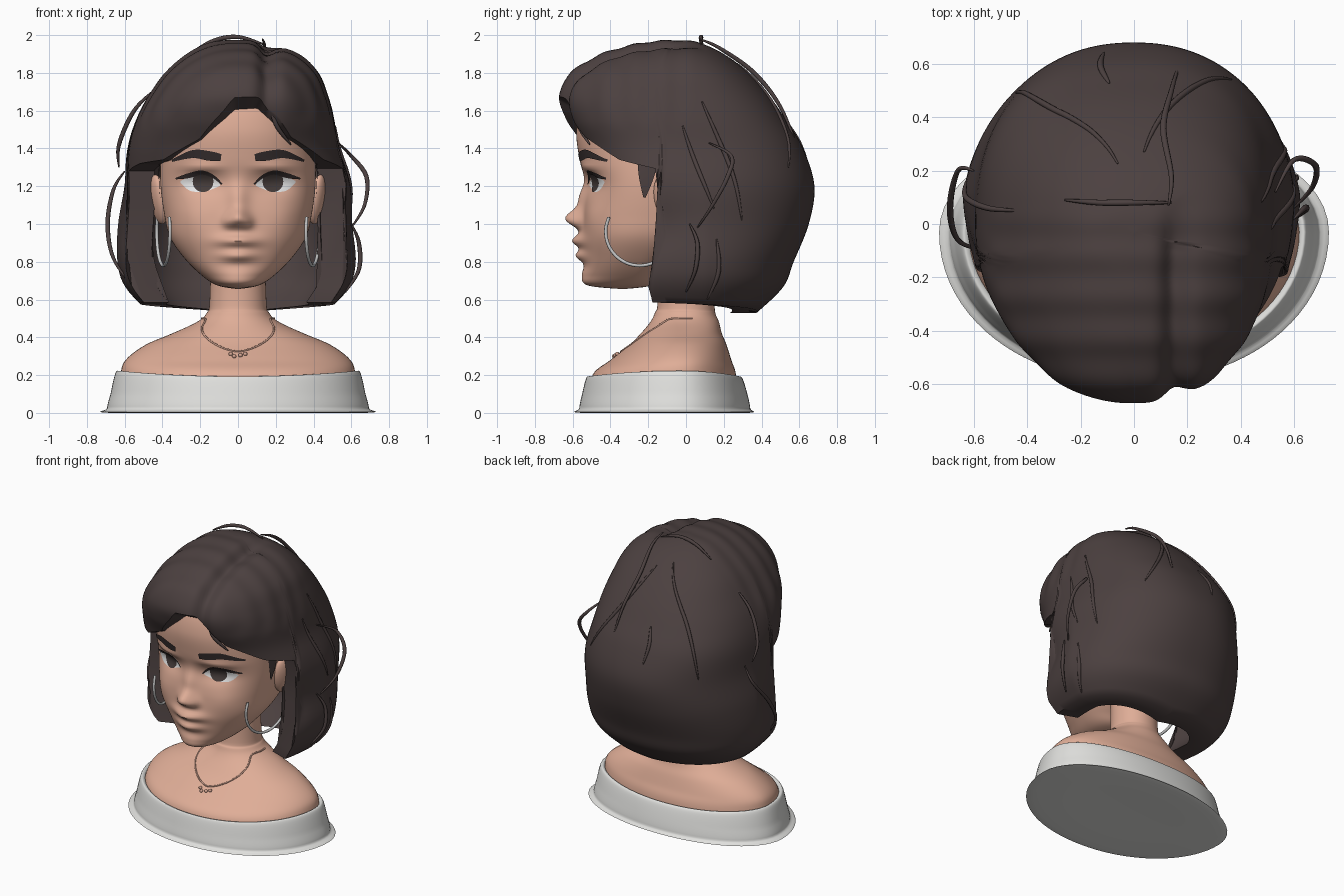
import bpy, bmesh, math
from mathutils import Vector
from mathutils.bvhtree import BVHTree

if "Cube" in bpy.data.objects:
    bpy.data.objects.remove(bpy.data.objects["Cube"])

def material(name, *rgb):
    m = bpy.data.materials.new(name)
    m.diffuse_color = (*rgb, 1)
    m.use_nodes = True
    m.node_tree.nodes["Principled BSDF"].inputs["Base Color"].default_value = m.diffuse_color
    return m

HAIR = material("hair_brown", .072, .052, .051)
SKIN = material("skin", .74, .42, .31)
WHITE = material("garment_white", .74, .74, .72)
DARK = material("lash_dark", .035, .026, .026)
IRIS = material("iris_brown", .06, .045, .042)
EYE = material("eye_white", .8, .8, .8)
SILVER = material("silver", .55, .55, .55)
ROSE = material("necklace_rose", .66, .38, .29)

def clamp(v):
    return max(0, min(1, v))

def spline(rows, u):
    """Smooth interpolation through a table of rows."""
    i = max(0, min(int(u), len(rows) - 2))
    f = u - i
    a, b, c, d = (rows[max(0, min(i + k, len(rows) - 1))] for k in (-1, 0, 1, 2))
    return [q + .5 * f * (r - p + f * (2 * p - 5 * q + 4 * r - s + f * (3 * (q - r) + s - p)))
            for p, q, r, s in zip(a, b, c, d)]

def lerp_table(table, v):
    for (a, p), (b, q) in zip(table, table[1:]):
        if v <= b:
            return p + (q - p) * (v - a) / (b - a)
    return table[-1][1]

def add_object(name, data, mat):
    ob = bpy.data.objects.new(name, data)
    bpy.context.collection.objects.link(ob)
    data.materials.append(mat)
    return ob

def finish(bm, name, mat):
    me = bpy.data.meshes.new(name)
    bm.to_mesh(me)
    add_object(name, me, mat)
    return BVHTree.FromPolygons([v.co for v in me.vertices], [p.vertices for p in me.polygons])

def loft(name, rows, mat, n, m, warp=lambda c: c, hem=None, thick=0):
    """Rows top-down: z, left, right, centre y, front, back, roundness."""
    bm = bmesh.new()
    outer, inner = [], []
    for j in range(n):
        t = 2 * math.pi * j / n - math.pi
        end = len(rows) - 1
        if hem:
            lo, hi, goal = 0, end, lerp_table(hem, math.degrees(t))
            for _ in range(25):
                end = (lo + hi) / 2
                lo, hi = (end, hi) if spline(rows, end)[0] > goal else (lo, end)
        pts = []
        for k in range(m + 1):
            z, l, r, cy, f, b, p = spline(rows, end * k / m)
            sx, sy = math.sin(t), -math.cos(t)
            rx, ry = max(r if sx > 0 else l, 1e-6), max(b if sy > 0 else f, 1e-6)
            rad = (abs(sx / rx) ** p + abs(sy / ry) ** p) ** (-1 / p)
            pts.append(warp(Vector((sx * rad, cy + sy * rad, z))))
        outer.append([bm.verts.new(c) for c in pts])
        if thick:
            inner.append([bm.verts.new(c + (Vector((0, 0, min(c.z, 1.3))) - c).normalized() * thick)
                          for c in pts])
    for cols, flip in ((outer, 1), (inner, -1)):
        for j in range(len(cols)):
            a, b = cols[j], cols[(j + 1) % n]
            for k in range(m):
                bm.faces.new((a[k], a[k + 1], b[k + 1], b[k])[::flip])
    for j in range(len(inner)):
        i = (j + 1) % n
        bm.faces.new((outer[j][m], inner[j][m], inner[i][m], outer[i][m]))
    bmesh.ops.remove_doubles(bm, verts=bm.verts, dist=2e-5)
    return finish(bm, name, mat)

def around(bvh, deg, z, off):
    """Point on a surface at a heading (0 = front, 90 = +x) and height."""
    d = Vector((math.sin(math.radians(deg)), -math.cos(math.radians(deg)), 0))
    return bvh.ray_cast(Vector((0, 0, z)) + d * 2, -d)[0] + d * off

def tube(name, pts, r, mat, taper=True):
    cu = bpy.data.curves.new(name, 'CURVE')
    cu.dimensions, cu.bevel_depth, cu.bevel_resolution, cu.use_fill_caps = '3D', r, 2, True
    n = 8 * (len(pts) - 1)
    sp = cu.splines.new('POLY')
    sp.points.add(n)
    for i, q in enumerate(sp.points):
        q.co = (*spline(pts, i / 8), 1)
        q.radius = .3 + .7 * math.sin(math.pi * i / n) if taper else 1
    add_object(name, cu, mat)

def ball(name, loc, scale, mat, rot=(0, 0, 0)):
    bpy.ops.mesh.primitive_uv_sphere_add(segments=24, ring_count=16, location=loc, rotation=rot)
    ob = bpy.context.object
    ob.name, ob.scale = name, scale
    ob.data.materials.append(mat)

def ribbon(name, bvh, path, mat, off, side=1, lateral=False):
    """Thin plate on the head: path of (across, z, half width)."""
    bm, rows = bmesh.new(), []
    d = Vector((-side, 0, 0)) if lateral else Vector((0, 1, 0))
    for i in range(6 * (len(path) - 1) + 1):
        a, z, w = spline(path, i / 6)
        e, s = spline(path, min(i / 6 + .05, len(path) - 1)), spline(path, max(i / 6 - .05, 0))
        t = Vector((e[0] - s[0], e[1] - s[1])).normalized()
        row = []
        for k in range(-3, 4):
            h, v = a - t.y * w * k / 3, z + t.x * w * k / 3
            o = Vector((side * 2, h, v)) if lateral else Vector((side * h, -2, v))
            row.append(bm.verts.new(bvh.ray_cast(o, d)[0] - d * off))
        rows.append(row)
    for a, b in zip(rows, rows[1:]):
        for k in range(6):
            f = bm.faces.new((a[k], b[k], b[k + 1], a[k + 1]))
            f.normal_update()
            if f.normal.dot(d) > 0:
                f.normal_flip()
    finish(bm, name, mat)

# Garment band: inside, over the rim, down the outside, closed underneath
loft("garment_band", [(z, w, w, -.03, f, b, 2.05) for z, w, f, b in (
    (.10, .60, .45, .28), (.17, .61, .465, .295), (.192, .63, .485, .31), (.18, .65, .50, .33),
    (.10, .675, .52, .355), (.025, .693, .535, .37), (0, .675, .52, .36), (0, 0, 0, 0))],
    WHITE, 96, 42, lambda c: c + Vector((0, 0, .8 * c.x ** 2 * max(0, c.z - .1))))

# Neck and shoulders
chest = loft("neck_and_shoulders", [(z, w, w, cy, f, b, 2.05) for z, w, cy, f, b in (
    (1.0, .14, -.02, .13, .15), (.6, .15, 0, .15, .15), (.53, .165, 0, .165, .155),
    (.48, .22, 0, .19, .175), (.42, .35, -.02, .22, .21), (.36, .49, -.02, .28, .235),
    (.28, .595, -.02, .38, .26), (.2, .622, -.03, .465, .295), (.05, .63, -.03, .48, .3))], SKIN, 96, 48)

# Head with sculpted nose, lips, chin and eye sockets: (x, z, amount, spread x, spread z)
BUMPS = [(0, 1.03, .085, .05, .05), (0, 1.14, .035, .055, .08), (0, .91, .055, .10, .034),
         (0, .832, .048, .09, .032), (0, .72, .022, .1, .05)]
for s in (-1, 1):
    BUMPS += [(s * .05, 1.01, .03, .032, .032), (s * .18, 1.22, -.035, .11, .06),
              (s * .19, 1.30, .016, .1, .022), (s * .25, 1.03, .012, .09, .08)]

def face(c):
    c.y -= clamp((-.25 - c.y) / .1) * sum(a * math.exp(-((c.x - x) / u) ** 2 - ((c.z - z) / v) ** 2)
                                          for x, z, a, u, v in BUMPS)
    return c

skull = loft("head", [(z, w, w, cy, f, b, 2.2) for z, w, cy, f, b in (
    (1.88, 0, 0, 0, 0), (1.84, .17, -.05, .22, .2), (1.76, .29, -.1, .34, .38), (1.65, .365, -.15, .39, .53),
    (1.5, .40, -.18, .40, .64), (1.35, .41, -.2, .365, .68), (1.2, .41, -.2, .33, .66),
    (1.05, .39, -.2, .345, .56), (.93, .36, -.22, .33, .40), (.82, .285, -.25, .285, .25),
    (.73, .195, -.28, .25, .17), (.675, .11, -.31, .20, .13), (.655, 0, -.33, 0, 0))], SKIN, 160, 110, face)

# Hair shell: fringe over the brow, long bob at the sides and back; hem is (heading, height)
HEM = [(-180, .53), (-90, .58), (-80, .585), (-76, 1.28), (-60, 1.32), (-42, 1.34), (-20, 1.45), (-7, 1.6),
       (-2, 1.67), (11, 1.68), (28, 1.46), (52, 1.34), (75, 1.29), (79, .585), (90, .58), (180, .53)]

def hair_form(c):
    front = clamp((.1 - c.y) / .2)
    d = (c - Vector((0, -.05, 1.35))).normalized() * front
    c -= d * .05 * math.exp(-((c.x - .16) / .05) ** 2)                          # parting
    c += d * clamp((c.z - 1.5) / .1) * .004 * math.sin(c.y * 40)                # waves
    k = front * clamp((1.3 - c.z) / .25) * clamp((abs(c.x) - .2) / .1)          # front locks
    c.y -= k * (.03 + .06 * clamp((.92 - c.z) / .3) - .04 * math.exp(-((c.z - .95) / .12) ** 2))
    c.x *= 1 - .06 * k
    return c

shell = loft("hair_bob", [
    (1.975, 0, 0, -.03, 0, 0, 2), (1.96, .15, .14, -.03, .2, .1, 2), (1.90, .27, .32, -.03, .42, .23, 2.1),
    (1.80, .385, .425, -.03, .58, .36, 2.2), (1.68, .47, .475, -.03, .645, .47, 2.3),
    (1.55, .54, .51, -.02, .62, .55, 2.4), (1.40, .585, .535, 0, .56, .62, 2.4), (1.2, .605, .60, 0, .5, .68, 2.2),
    (1.0, .64, .61, 0, .5, .65, 2.2), (.8, .645, .63, 0, .5, .57, 2.2), (.66, .60, .59, 0, .48, .51, 2.2),
    (.5, .45, .45, 0, .4, .34, 2.2)], HAIR, 220, 60, hair_form, HEM, .14)

# Strands lying on the hair: (heading, height) start, middle, end
for i, pts in enumerate([
        [(88, 1.52), (96, 1.3), (104, 1.08)], [(100, 1.65), (112, 1.35), (118, 1.02)],
        [(105, .92), (106, .75), (102, .6)], [(172, 1.85), (160, 1.6), (146, 1.3)],
        [(-170, 1.55), (-168, 1.45), (-170, 1.33)], [(-165, 1.88), (-145, 1.6), (-138, 1.25)]]):
    tube(f"hair_strand_{i}", [around(shell, *spline(pts, k / 4), 0) for k in range(9)], .012, HAIR)

# Loose flyaway strands
for i, pts in enumerate([
        [(-.43, .05, 1.72), (-.55, .06, 1.6), (-.63, .1, 1.42), (-.63, .16, 1.3)],
        [(-.6, .2, 1.28), (-.66, .2, 1.18), (-.69, .06, 1.0), (-.66, -.06, .82), (-.56, -.1, .67)],
        [(.53, .12, 1.43), (.6, .24, 1.36), (.68, .22, 1.25), (.67, .14, 1.1), (.6, .06, .98)],
        [(.6, .02, 1.0), (.64, .06, .9), (.64, .05, .76), (.57, .0, .64)],
        [(-.26, .09, 1.9), (-.13, .08, 1.97), (0, .08, 1.99), (.14, .08, 1.95)],
        [(.13, .07, 1.98), (.14, .18, 1.93), (.11, .36, 1.8), (.14, .5, 1.62), (.17, .6, 1.38)],
        [(.17, -.58, 1.66), (.2, -.57, 1.53), (.28, -.51, 1.42)]]):
    tube(f"flyaway_strand_{i}", pts, .012, HAIR)

# Eyes, lashes, brows and sideburns as thin plates; ears; open hoop earrings
for side, tag in ((-1, "left"), (1, "right")):
    ribbon(f"eye_white_{tag}", skull, [(.095, 1.205, .004), (.135, 1.215, .033), (.19, 1.22, .05),
                                       (.25, 1.215, .04), (.305, 1.225, .004)], EYE, .003, side)
    ribbon(f"iris_{tag}", skull, [(.185 - .055 * math.cos(a), 1.225, .055 * math.sin(a) + .001)
                                  for a in [math.pi * k / 8 for k in range(9)]], IRIS, .006, side)
    ribbon(f"upper_lash_{tag}", skull, [(.085, 1.21, .004), (.13, 1.25, .008), (.19, 1.272, .011),
                                        (.26, 1.256, .013), (.33, 1.24, .004)], DARK, .009, side)
    ribbon(f"brow_{tag}", skull, [(.09, 1.352, .018), (.15, 1.36, .025), (.24, 1.37, .021),
                                  (.35, 1.335, .006)], DARK, .008, side)
    ribbon(f"sideburn_{tag}", skull, [(-.2, 1.38, .06), (-.21, 1.25, .04), (-.22, 1.14, .006)],
           HAIR, .008, side, True)
    ball(f"ear_{tag}", (side * .42, -.1, 1.13), (.04, .07, .135), SKIN, (.15, side * .2, side * -.35))
    arc = [math.radians(155 + 230 * k / 12) for k in range(13)]
    tube(f"hoop_earring_{tag}", [(side * (.395 + .035 * math.cos(a)), -.245 + .18 * math.cos(a),
                                  .96 + .18 * math.sin(a)) for a in arc], .009, SILVER, False)

# Necklace chain and small charms
tube("necklace_chain", [around(chest, a, .325 + .175 * clamp(abs(a / 62)) ** 1.5, .001)
                        for a in range(-100, 101, 10)], .005, ROSE, False)
for i, (a, z) in enumerate([(-6, .312), (-3, .3), (2, .305), (6, .312)]):
    ball(f"necklace_charm_{i}", around(chest, a, z, .006), (.011, .011, .011), ROSE)

# Turn curves into meshes and shade everything smooth
bpy.ops.object.select_all(action='SELECT')
bpy.context.view_layer.objects.active = bpy.data.objects["head"]
bpy.ops.object.convert(target='MESH')
bpy.ops.object.shade_smooth_by_angle(angle=math.radians(50))
